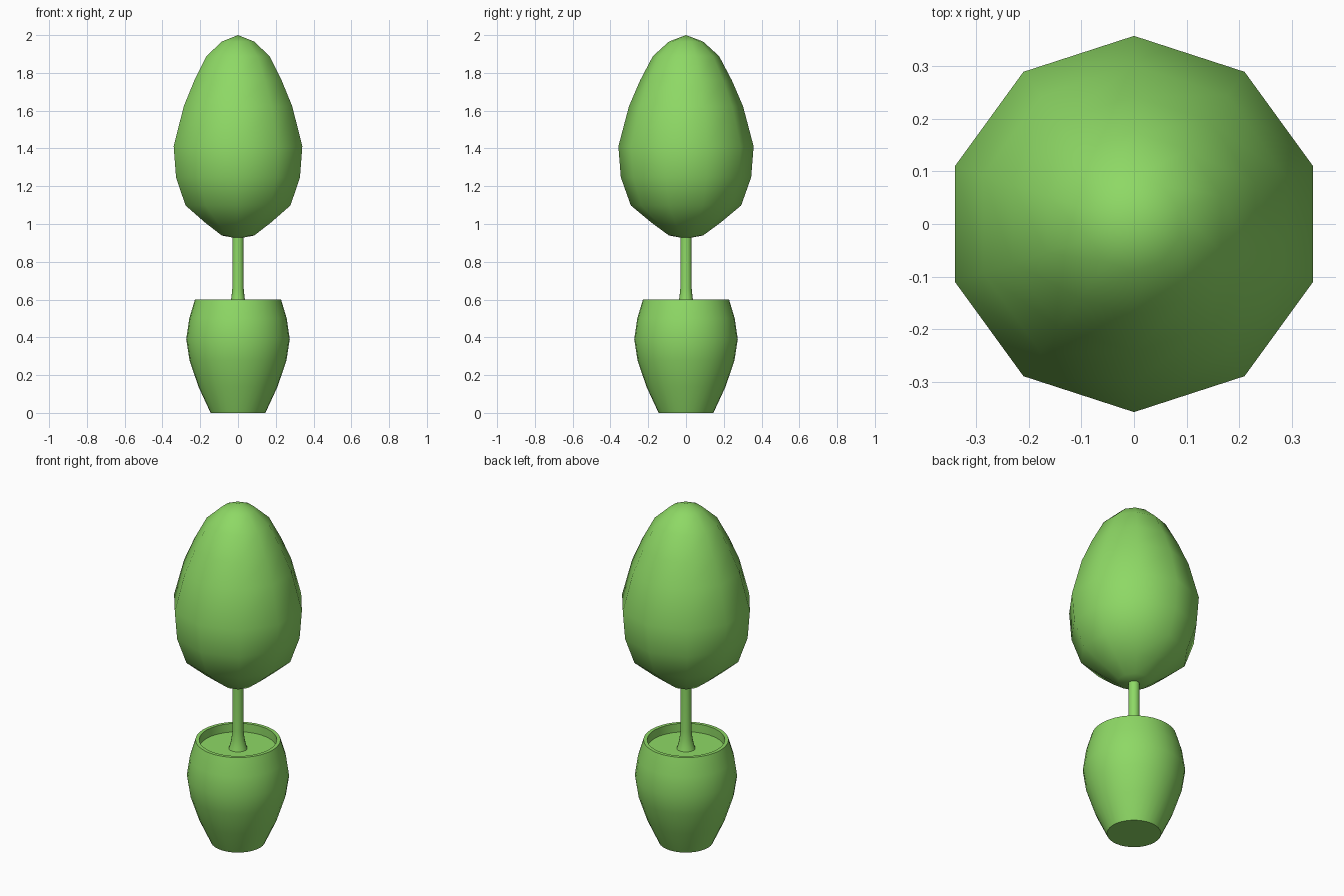
import bpy, math

if "Cube" in bpy.data.objects:
    bpy.data.objects.remove(bpy.data.objects["Cube"])

green = bpy.data.materials.new("leaf green")
green.diffuse_color = (0.27, 0.69, 0.13, 1)
green.use_nodes = True
green.node_tree.nodes["Principled BSDF"].inputs["Base Color"].default_value = green.diffuse_color


def lathe(name, profile, sides, start=0.0, angle=40):
    """Revolve a (radius, z) profile, listed bottom to top, round the z axis."""
    verts, rings, faces = [], [], []
    for r, z in profile:
        if r == 0:
            rings.append([len(verts)] * sides)
            verts.append((0, 0, z))
        else:
            rings.append(list(range(len(verts), len(verts) + sides)))
            for i in range(sides):
                a = start + 2 * math.pi * i / sides
                verts.append((r * math.cos(a), r * math.sin(a), z))
    for lo, hi in zip(rings, rings[1:]):
        for i in range(sides):
            j = (i + 1) % sides
            quad = [lo[i], lo[j], hi[j], hi[i]]
            faces.append(list(dict.fromkeys(quad)))
    me = bpy.data.meshes.new(name)
    me.from_pydata(verts, [], faces)
    me.materials.append(green)
    ob = bpy.data.objects.new(name, me)
    bpy.context.collection.objects.link(ob)
    bpy.ops.object.select_all(action='DESELECT')
    ob.select_set(True)
    bpy.context.view_layer.objects.active = ob
    bpy.ops.object.shade_smooth_by_angle(angle=math.radians(angle))
    return ob


# Barrel-shaped pot with a thin rim, closed by the soil surface
lathe("pot", [(0, 0), (0.145, 0), (0.21, 0.14), (0.257, 0.28), (0.274, 0.39),
              (0.258, 0.50), (0.228, 0.60), (0.208, 0.60), (0.208, 0.55)], 32)
lathe("soil", [(0.208, 0.55), (0, 0.55)], 32)

# Slim trunk flaring at the soil
lathe("trunk", [(0.05, 0.55), (0.042, 0.575), (0.035, 0.61), (0.03, 0.66),
                (0.03, 0.96)], 16)

# Ten-sided egg-shaped crown, a corner facing front and back
lathe("crown", [(0, 0.923), (0.09, 0.939), (0.18, 1.005), (0.292, 1.098),
                (0.345, 1.247), (0.358, 1.411), (0.302, 1.623), (0.243, 1.76),
                (0.175, 1.889), (0.09, 1.966), (0, 2.0)],
      10, math.pi / 2, 60)
